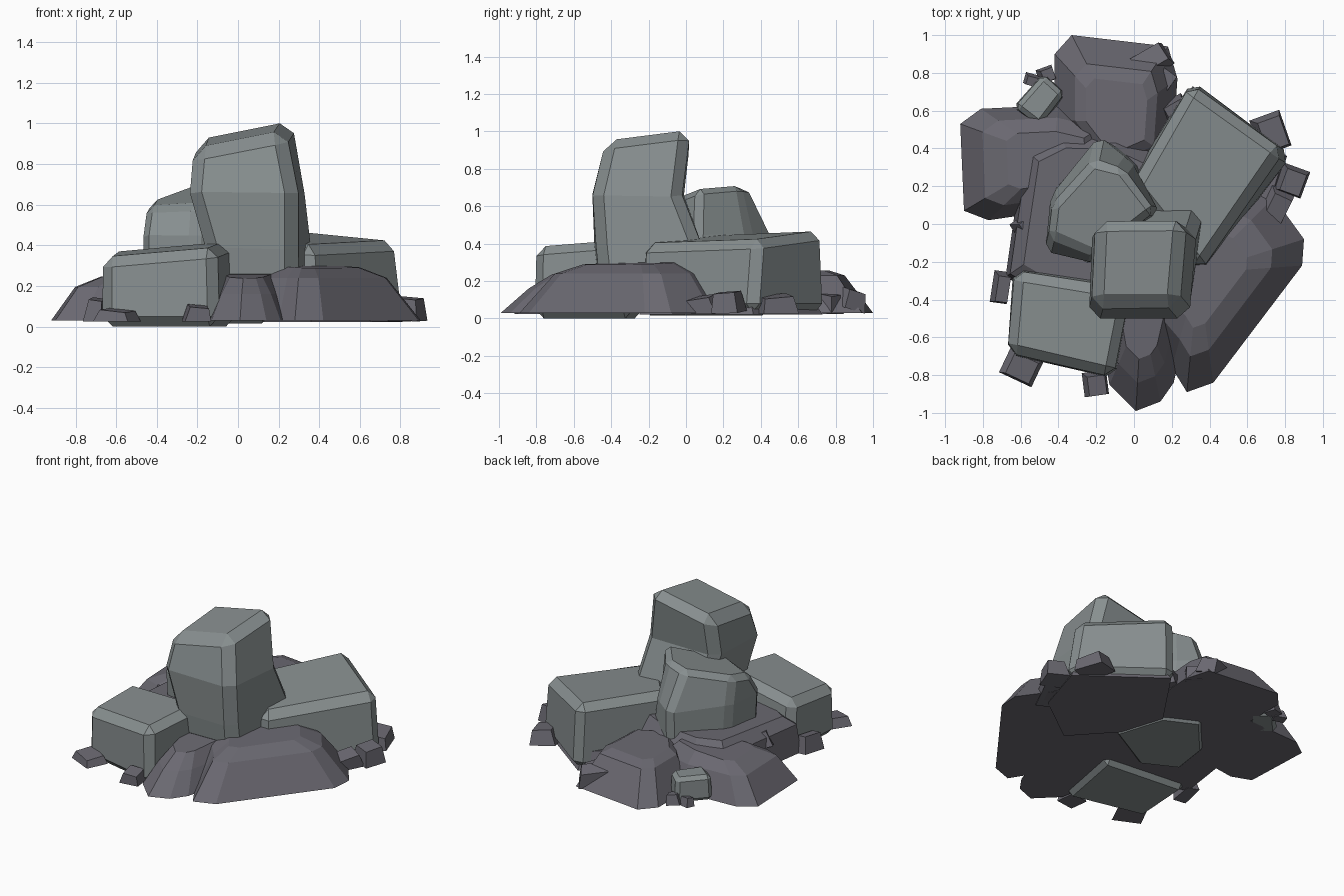
import bpy, bmesh, math
from mathutils import Vector, Euler


def material(name, col):
    m = bpy.data.materials.new(name)
    m.diffuse_color = (*col, 1)
    return m


LIGHT = material("light stone", (0.245, 0.275, 0.278))
DARK = material("dark stone", (0.145, 0.140, 0.165))


def finish(name, bm, mat, bevel):
    bmesh.ops.recalc_face_normals(bm, faces=bm.faces)
    if bevel:
        sharp = [e for e in bm.edges if e.calc_face_angle(0) > math.radians(28)]
        bmesh.ops.bevel(bm, geom=sharp, offset=bevel, segments=1,
                        affect='EDGES', clamp_overlap=True)
    me = bpy.data.meshes.new(name)
    bm.to_mesh(me)
    bm.free()
    me.materials.append(mat)
    bpy.context.collection.objects.link(bpy.data.objects.new(name, me))


def loft(name, mat, rings, slope=(0, 0), bevel=0.045):
    """Stack outlines (z, points); the last one is tilted by slope."""
    bm = bmesh.new()
    loops = []
    for i, (z, pts) in enumerate(rings):
        cx = sum(p[0] for p in pts) / len(pts)
        cy = sum(p[1] for p in pts) / len(pts)
        k = 1 if i == len(rings) - 1 else 0
        loops.append([bm.verts.new((x, y, z + k * (slope[0] * (x - cx) + slope[1] * (y - cy))))
                      for x, y in pts])
    n = len(loops[0])
    for a, b in zip(loops, loops[1:]):
        for i in range(n):
            j = (i + 1) % n
            bm.faces.new((a[i], a[j], b[j], b[i]))
    bm.faces.new(loops[0][::-1])
    bm.faces.new(loops[-1])
    finish(name, bm, mat, bevel)


def mound(name, foot, levels, slope=(0, 0), centre=None):
    """Dark base rock: one outline shrunk towards a centre at each level."""
    c = centre or [sum(p[k] for p in foot) / len(foot) for k in (0, 1)]
    rings = [(z, [(c[0] + (x - c[0]) * s, c[1] + (y - c[1]) * s) for x, y in foot])
             for z, s in levels]
    loft(name, DARK, rings, slope, 0)


def chip(name, loc, size, rot, mat=DARK):
    """Small tapered loose stone."""
    bm = bmesh.new()
    bmesh.ops.create_cube(bm, size=1)
    r = Euler([math.radians(a) for a in rot]).to_matrix()
    for v in bm.verts:
        if v.co.z > 0:
            v.co.x *= 0.72
            v.co.y *= 0.8
        v.co = r @ Vector([v.co[k] * size[k] for k in range(3)]) + Vector(loc)
        v.co.z = max(v.co.z, 0.025)
    finish(name, bm, mat, 0)


# Light boulders
loft("tall_boulder", LIGHT, [
    (0.20, [(-0.15, -0.47), (0.29, -0.46), (0.38, 0.09), (-0.12, 0.09)]),
    (0.38, [(-0.16, -0.49), (0.29, -0.48), (0.37, 0.09), (-0.14, 0.07)]),
    (0.66, [(-0.24, -0.50), (0.29, -0.50), (0.335, -0.02), (-0.22, -0.01)]),
    (0.945, [(-0.22, -0.43), (0.23, -0.43), (0.27, 0.025), (-0.20, 0.02)])],
    (0.20, 0.11), 0.06)
loft("rear_boulder", LIGHT, [
    (0.015, [(-0.47, -0.10), (-0.22, -0.23), (0.16, -0.02), (0.05, 0.33), (-0.19, 0.45), (-0.43, 0.18)]),
    (0.45, [(-0.47, -0.14), (-0.21, -0.21), (0.13, 0.06), (-0.02, 0.34), (-0.19, 0.46), (-0.44, 0.15)]),
    (0.655, [(-0.45, -0.06), (-0.20, -0.17), (0.11, 0.07), (-0.06, 0.29), (-0.22, 0.33), (-0.43, 0.10)])],
    (0.15, 0.2), 0.035)
loft("front_left_boulder", LIGHT, [
    (0.0, [(-0.67, -0.69), (-0.10, -0.82), (0.00, -0.28), (-0.64, -0.22)]),
    (0.38, [(-0.67, -0.68), (-0.11, -0.81), (-0.02, -0.35), (-0.63, -0.25)])],
    (0.10, 0.06), 0.05)
loft("right_slab", LIGHT, [
    (0.03, [(0.31, 0.76), (0.84, 0.36), (0.36, -0.27), (-0.05, 0.20)]),
    (0.435, [(0.30, 0.74), (0.79, 0.39), (0.35, -0.25), (-0.01, 0.20)])],
    (-0.05, 0.07), 0.05)
loft("back_left_stone", LIGHT, [
    (0.03, [(-0.64, 0.62), (-0.48, 0.80), (-0.36, 0.69), (-0.50, 0.50)]),
    (0.20, [(-0.63, 0.62), (-0.48, 0.79), (-0.37, 0.69), (-0.50, 0.52)])],
    (0, 0), 0.025)

# Dark base rocks
mound("base_right", [(0.90, -0.08), (0.89, -0.22), (0.42, -0.84), (0.28, -0.89), (0.20, -0.76),
                     (0.02, -0.55), (0.05, 0.00), (0.40, 0.30), (0.74, 0.14)],
      [(0.03, 1), (0.24, 0.70), (0.295, 0.46)], (-0.03, 0.03), (0.34, -0.26))
mound("base_front", [(-0.13, -0.85), (0.01, -0.99), (0.14, -0.94), (0.21, -0.84), (0.30, -0.45),
                     (0.0, -0.10), (-0.20, -0.45)],
      [(0.03, 1), (0.16, 0.72), (0.25, 0.48)], (0, 0.08), (0.04, -0.46))
mound("base_left", [(-0.92, 0.53), (-0.90, 0.07), (-0.77, 0.02), (-0.50, 0.06), (-0.08, 0.30),
                    (-0.10, 0.56), (-0.40, 0.63), (-0.81, 0.61)],
      [(0.03, 1), (0.195, 0.76), (0.26, 0.5)], (0.08, 0), (-0.43, 0.35))
mound("base_back", [(-0.42, 0.90), (-0.42, 0.55), (-0.15, 0.20), (0.20, 0.35), (0.23, 0.77),
                    (0.18, 0.94), (-0.33, 1.00)],
      [(0.03, 1), (0.23, 0.67), (0.26, 0.5)], (0, -0.03), (-0.09, 0.54))
mound("base_middle", [(-0.68, -0.28), (-0.64, 0.00), (-0.58, 0.40), (-0.40, 0.49), (-0.08, 0.48),
                      (0.20, 0.35), (0.30, -0.30), (-0.30, -0.50)],
      [(0.03, 1), (0.22, 0.95), (0.30, 0.80)], (0.05, 0.03), (-0.20, 0.05))
mound("base_under_slab", [(0.31, 0.73), (0.81, 0.36), (0.70, 0.0), (0.36, -0.25), (-0.05, 0.20)],
      [(0.022, 1), (0.06, 0.95)])

# Loose chips round the edge: position, size, rotation
CHIPS = [
    ((0.73, 0.48, 0.07), (0.17, 0.20, 0.10), (5, 8, 20)),
    ((0.84, 0.225, 0.085), (0.15, 0.15, 0.11), (4, 5, -20)),
    ((0.74, 0.06, 0.06), (0.14, 0.26, 0.10), (8, 12, -25)),
    ((-0.595, -0.76, 0.05), (0.19, 0.15, 0.06), (4, 6, -25)),
    ((-0.20, -0.85, 0.055), (0.13, 0.13, 0.09), (8, 5, 8)),
    ((-0.70, -0.34, 0.08), (0.09, 0.17, 0.11), (5, 8, -8)),
    ((-0.56, -0.01, 0.19), (0.14, 0.11, 0.10), (10, 15, 35)),
    ((-0.46, 0.79, 0.06), (0.09, 0.08, 0.07), (5, 10, 20)),
    ((-0.54, 0.76, 0.05), (0.08, 0.06, 0.06), (10, 5, -15)),
    ((0.08, 0.86, 0.11), (0.24, 0.13, 0.10), (-15, 10, 30)),
    ((0.16, 0.76, 0.08), (0.13, 0.10, 0.10), (5, 10, 55)),
    ((0.22, 0.60, 0.09), (0.15, 0.12, 0.11), (8, 5, 30)),
]
for i, (loc, size, rot) in enumerate(CHIPS):
    chip(f"loose_chip_{i + 1}", loc, size, rot)
